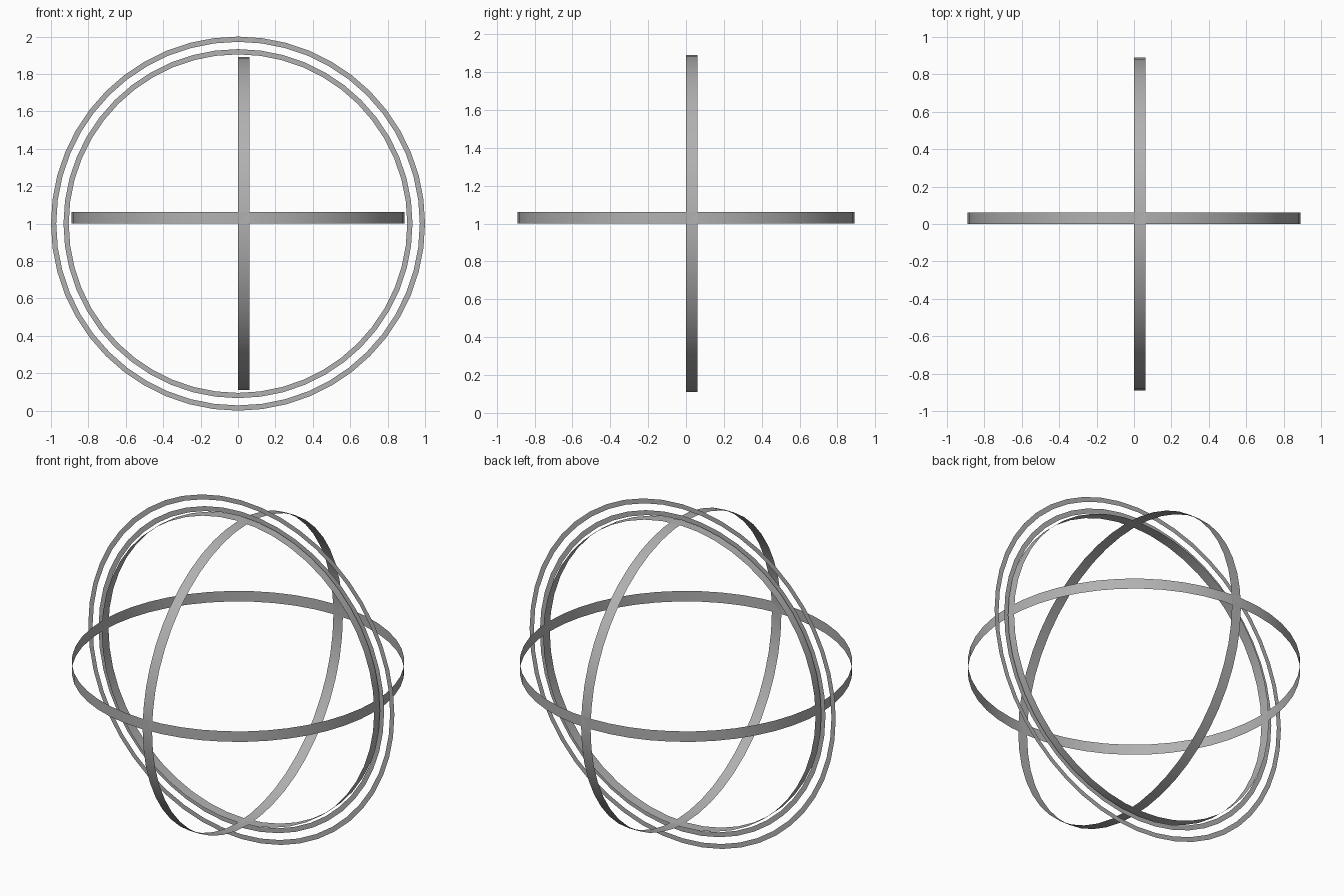
import bpy, bmesh
from math import sin, cos, tau

if "Cube" in bpy.data.objects:
    bpy.data.objects.remove(bpy.data.objects["Cube"])

SEGMENTS = 48
CENTRE_Z = 1.0

# Dark grey for every ring
grey = bpy.data.materials.new("dark_grey")
grey.diffuse_color = (0.44, 0.44, 0.44, 1)
grey.use_nodes = True
grey.node_tree.nodes["Principled BSDF"].inputs["Base Color"].default_value = grey.diffuse_color


# Thin circular strip between two (radius, offset along axis) edges
def strip(name, axis, edge_a, edge_b):
    def place(u, v, h):
        x, y, z = {"x": (h, u, v), "y": (v, h, u), "z": (u, v, h)}[axis]
        return (x, y, z + CENTRE_Z)

    bm = bmesh.new()
    loops = []
    for r, h in (edge_a, edge_b):
        loops.append([bm.verts.new(place(r * cos(tau * i / SEGMENTS),
                                         r * sin(tau * i / SEGMENTS), h))
                      for i in range(SEGMENTS)])
    a, b = loops
    for i in range(SEGMENTS):
        j = (i + 1) % SEGMENTS
        bm.faces.new((a[i], a[j], b[j], b[i]))
    mesh = bpy.data.meshes.new(name)
    bm.to_mesh(mesh)
    bm.free()
    mesh.materials.append(grey)
    obj = bpy.data.objects.new(name, mesh)
    bpy.context.collection.objects.link(obj)
    bpy.context.view_layer.objects.active = obj
    obj.select_set(True)
    return obj


# Three crossing bands, each running to one side of its centre plane
BAND_R, BAND_W = 0.89, 0.062
for label, axis in (("side_band", "x"), ("front_band", "y"), ("equator_band", "z")):
    strip(label, axis, (BAND_R, 0), (BAND_R, BAND_W))

# Two flat upright rings around the middle of the front band
for label, outer, inner in (("inner_flat_ring", 0.933, 0.905),
                            ("outer_flat_ring", 1.0, 0.972)):
    strip(label, "y", (outer, BAND_W / 2), (inner, BAND_W / 2))

bpy.ops.object.shade_smooth_by_angle()
